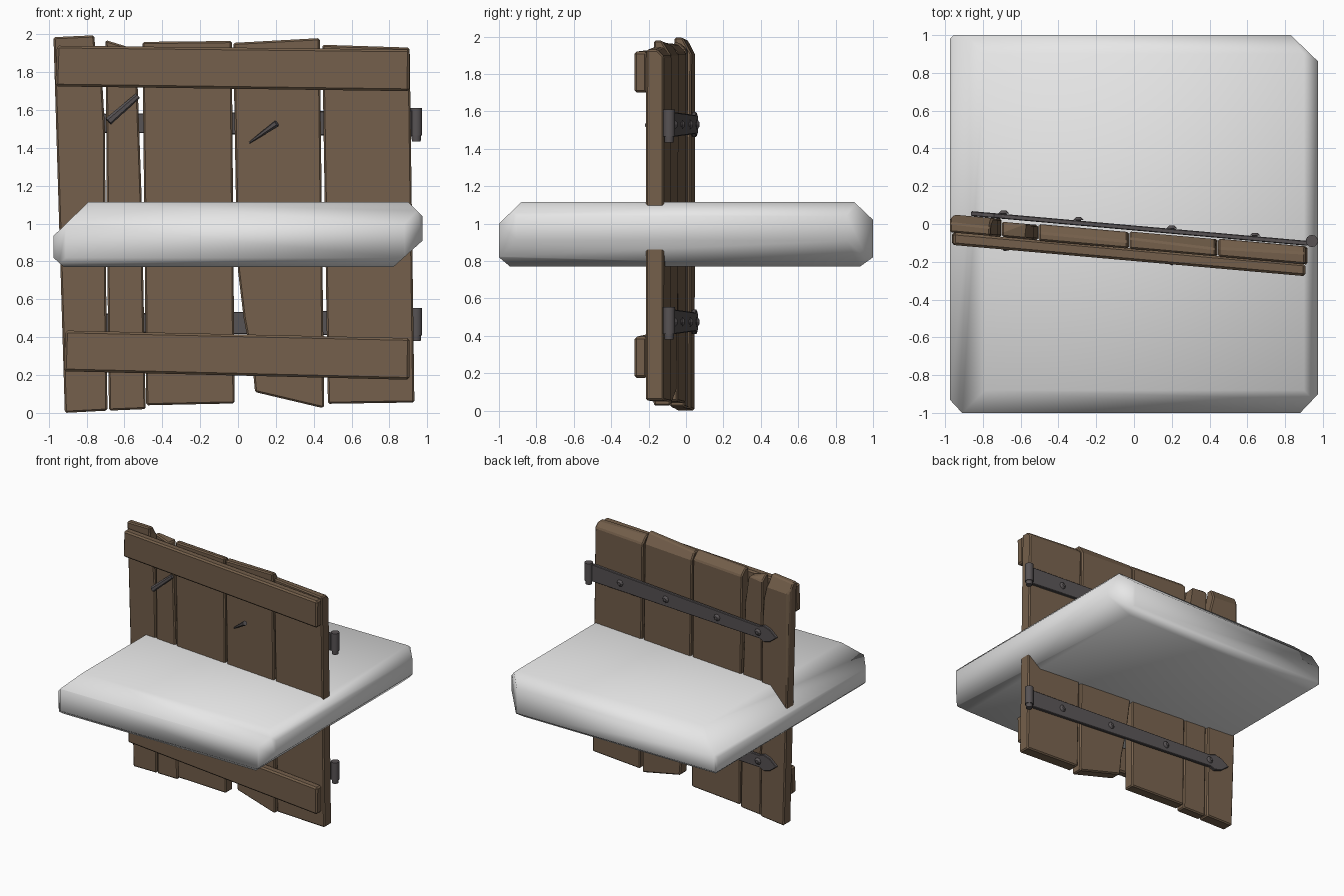
import bpy, bmesh, math
from mathutils import Vector, Matrix

if "Cube" in bpy.data.objects:
    bpy.data.objects.remove(bpy.data.objects["Cube"])

SLOPE = -0.0885  # the door runs slightly backwards to the left


def material(name, rgb):
    m = bpy.data.materials.new(name)
    m.diffuse_color = (*rgb, 1)
    m.use_nodes = True
    m.node_tree.nodes["Principled BSDF"].inputs["Base Color"].default_value = m.diffuse_color
    return m


WOOD = material("brown wood", (0.175, 0.115, 0.070))
IRON = material("dark iron", (0.095, 0.085, 0.088))
WHITE = material("pale grey", (0.80, 0.80, 0.80))


def finish(name, bm, mat, smooth=False, bevel=0):
    bmesh.ops.recalc_face_normals(bm, faces=bm.faces)
    me = bpy.data.meshes.new(name)
    bm.to_mesh(me)
    bm.free()
    me.materials.append(mat)
    for p in me.polygons:
        p.use_smooth = smooth
    ob = bpy.data.objects.new(name, me)
    bpy.context.collection.objects.link(ob)
    if bevel:
        b = ob.modifiers.new("bevel", 'BEVEL')
        b.width, b.segments, b.limit_method = bevel, 1, 'ANGLE'
        b.angle_limit = math.radians(40)
    return ob


def cut(bm, co, normal):
    geom = bm.verts[:] + bm.edges[:] + bm.faces[:]
    bmesh.ops.bisect_plane(bm, geom=geom, plane_co=co, plane_no=normal, clear_outer=True)
    edges = [e for e in bm.edges if e.is_boundary]
    if edges:
        bmesh.ops.holes_fill(bm, edges=edges)


def prism(name, pts, back, front, mat, cuts=(), bevel=0):
    """Front outline (x, z) extruded in y, then sheared along the door."""
    bm = bmesh.new()
    f = bm.faces.new([bm.verts.new((x, front, z)) for x, z in pts])
    ext = bmesh.ops.extrude_face_region(bm, geom=[f])
    for v in ext["geom"]:
        if isinstance(v, bmesh.types.BMVert):
            v.co.y = back
    bmesh.ops.recalc_face_normals(bm, faces=bm.faces)
    for co, no in cuts:
        cut(bm, co, no)
    for v in bm.verts:
        v.co.y += SLOPE * v.co.x
    return finish(name, bm, mat, bevel=bevel)


def rod(bm, a, b, r1, r2, sides):
    a, b = Vector(a), Vector(b)
    d = b - a
    m = Matrix.Translation((a + b) / 2) @ d.to_track_quat('Z', 'Y').to_matrix().to_4x4()
    bmesh.ops.create_cone(bm, cap_ends=True, segments=sides, radius1=r1, radius2=r2,
                          depth=d.length, matrix=m)


# Pale slab crossing the door, every edge chamfered by its own amount
bm = bmesh.new()
bmesh.ops.create_cube(bm, size=1, matrix=Matrix.Translation((0, 0, 0.9425))
                      @ Matrix.Diagonal((1.95, 2, 0.345, 1)))
chamfers = [
    (0, 2, (-0.975, 0.935), (-0.79, 1.115)), (0, 2, (-0.975, 0.82), (-0.92, 0.77)),
    (0, 2, (0.90, 1.115), (0.975, 1.04)), (0, 2, (0.975, 0.91), (0.82, 0.77)),
    (1, 2, (-1, 1.0), (-0.88, 1.115)), (1, 2, (-1, 0.82), (-0.94, 0.77)),
    (1, 2, (0.90, 1.115), (1, 1.02)), (1, 2, (1, 0.82), (0.93, 0.77)),
    (0, 1, (0.83, 1), (0.975, 0.86)), (0, 1, (0.975, -0.90), (0.88, -1)),
    (0, 1, (-0.975, -0.93), (-0.91, -1)), (0, 1, (-0.975, 0.98), (-0.955, 1)),
]
for i, j, p, q in chamfers:
    co, no = Vector((0, 0, 0.9425)), Vector()
    co[i], co[j] = p
    no[i], no[j] = q[1] - p[1], p[0] - q[0]
    if no.dot(co - Vector((0, 0, 0.9425))) < 0:
        no.negate()
    cut(bm, co, no)
finish("pale_slab", bm, WHITE, smooth=True)

# Upright planks: outline, back and front depth, height of the worn back top edge
planks = [
    ("split_plank_outer", [(-0.915, 0.0), (-0.69, 0.012), (-0.70, 1.0), (-0.703, 1.5),
     (-0.72, 1.80), (-0.755, 1.94), (-0.76, 1.995), (-0.975, 1.985)], -0.035, -0.13, 0.09),
    ("split_plank_inner", [(-0.682, 0.012), (-0.488, 0.02), (-0.508, 1.1), (-0.53, 1.72),
     (-0.57, 1.93), (-0.70, 1.97), (-0.696, 1.5), (-0.693, 1.0)], -0.05, -0.13, 0.04),
    ("middle_left_plank", [(-0.485, 0.04), (-0.018, 0.05), (-0.033, 1.965), (-0.505, 1.96)],
     -0.045, -0.133, 0.05),
    ("broken_plank", [(0.09, 0.11), (0.45, 0.025), (0.455, 0.04), (0.432, 1.98),
     (-0.025, 1.955), (-0.008, 0.95), (0.0, 0.75), (0.03, 0.5), (0.075, 0.27)],
     -0.042, -0.133, 0.08),
    ("right_plank", [(0.475, 0.048), (0.932, 0.055), (0.907, 1.93), (0.445, 1.945)],
     -0.038, -0.133, 0.05),
]
for name, pts, back, front, worn in planks:
    top = max(z for _, z in pts)
    cuts = [((0, back, top - worn), (0, worn, 0.05))]
    if name == "split_plank_outer":  # worn outer back edge
        cuts.append(((-0.95, back, 1.0), (-0.7, 0.7, 0.0)))
    prism(name, pts, back, front, WOOD, cuts, bevel=0.009)

# Cross battens on the front
for name, pts in [
    ("upper_batten", [(-0.965, 1.725), (0.905, 1.70), (0.907, 1.92), (-0.957, 1.94)]),
    ("lower_batten", [(-0.92, 0.22), (0.905, 0.175), (0.907, 0.395), (-0.912, 0.435)]),
]:
    prism(name, pts, -0.13, -0.196, WOOD, bevel=0.012)

# Strap hinges on the back with arrow tips, rivets and pin barrels
for label, z in (("upper", 1.53), ("lower", 0.475)):
    half = [(0.92, 0.070), (-0.70, 0.050), (-0.74, 0.066), (-0.80, 0.050)]
    outline = [(x, z + h) for x, h in half] + [(-0.865, z)] \
        + [(x, z - h) for x, h in reversed(half)]
    prism(label + "_strap", outline, -0.008, -0.034, IRON, bevel=0.004)

    bm = bmesh.new()
    for x in (-0.69, -0.295, 0.20, 0.64):
        y = -0.01 + SLOPE * x
        rod(bm, (x, y - 0.01, z), (x, y + 0.006, z), 0.014, 0.014, 8)
        rod(bm, (x, y + 0.005, z), (x, y + 0.020, z), 0.028, 0.013, 8)
    finish(label + "_rivets", bm, IRON)

    bm = bmesh.new()
    x, y = 0.942, -0.09
    rod(bm, (x, y, z - 0.065), (x, y, z + 0.08), 0.032, 0.032, 14)
    rod(bm, (x, y, z - 0.095), (x, y, z - 0.06), 0.024, 0.026, 14)
    ob = finish(label + "_hinge_barrel", bm, IRON, smooth=True)
    ob.data.set_sharp_from_angle(angle=math.radians(40))

# Spikes stuck in the front of the door
for name, (x1, z1), (x2, z2) in [("left_spike", (-0.685, 1.54), (-0.53, 1.675)),
                                 ("right_spike", (0.06, 1.427), (0.205, 1.53))]:
    bm = bmesh.new()
    r1, r2 = (0.022, 0.016) if name == "left_spike" else (0.005, 0.019)
    d1, d2 = (0.05, 0.005) if name == "left_spike" else (0.0, 0.05)
    rod(bm, (x1, -0.135 + SLOPE * x1 - d1, z1), (x2, -0.135 + SLOPE * x2 - d2, z2), r1, r2, 6)
    finish(name, bm, IRON)
